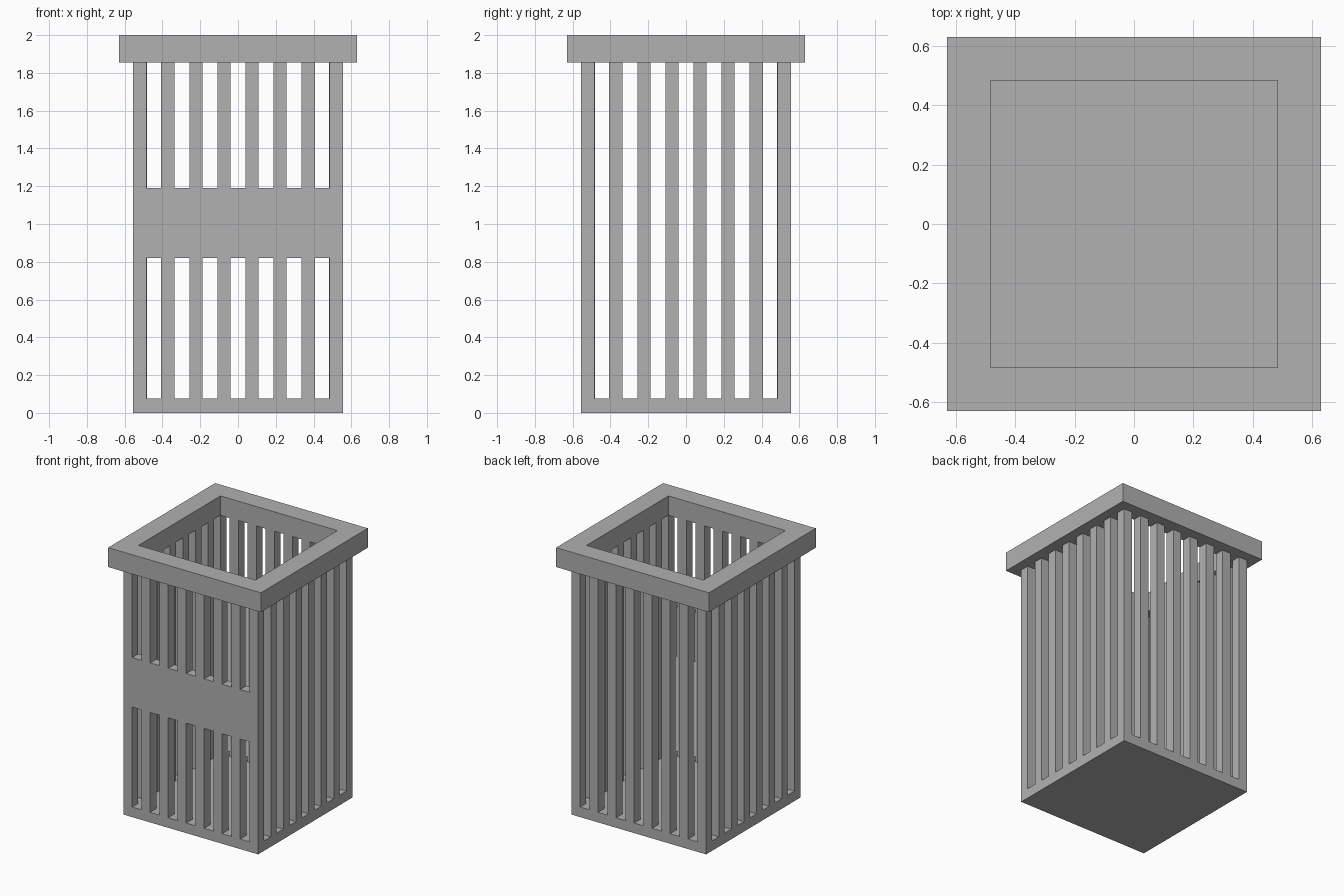
import bpy
import bmesh
from mathutils import Matrix, Vector

cube = bpy.data.objects.get("Cube")
if cube:
    bpy.data.objects.remove(cube, do_unlink=True)

OUTER, INNER = 0.555, 0.483       # half widths of the basket walls
RIM, RIM_Z, TOP = 0.63, 1.855, 2.0
FLOOR = 0.075
BAND = (0.82, 1.19)               # plain band on the front wall
SLOTS, PITCH, HALF_SLOT = 7, 0.1485, 0.039

grey = bpy.data.materials.new("plain_grey")
grey.use_nodes = True
colour = (0.44, 0.44, 0.44, 1)
grey.diffuse_color = colour
grey.node_tree.nodes["Principled BSDF"].inputs["Base Color"].default_value = colour


def make_boxes(name, boxes):
    """One object made of boxes, each given by its low and high corner."""
    bm = bmesh.new()
    for low, high in boxes:
        low, high = Vector(low), Vector(high)
        place = Matrix.Translation((low + high) / 2) @ Matrix.Diagonal((*(high - low), 1))
        bmesh.ops.create_cube(bm, size=1, matrix=place)
    mesh = bpy.data.meshes.new(name)
    bm.to_mesh(mesh)
    bm.free()
    mesh.materials.append(grey)
    obj = bpy.data.objects.new(name, mesh)
    bpy.context.collection.objects.link(obj)
    return obj


def cut(target, cutter):
    """Subtract the cutter, then remove it."""
    cutter.hide_render = True
    mod = target.modifiers.new("cut", "BOOLEAN")
    mod.operation, mod.solver, mod.object = "DIFFERENCE", "EXACT", cutter
    bpy.context.view_layer.objects.active = target
    bpy.ops.object.modifier_apply(modifier=mod.name)
    bpy.data.objects.remove(cutter, do_unlink=True)


def slot_cutter(quarter_turns, spans):
    """Row of slots through the front wall, turned to another side."""
    boxes = []
    for i in range(SLOTS):
        x = (i - (SLOTS - 1) / 2) * PITCH
        for low, high in spans:
            boxes.append(((x - HALF_SLOT, -OUTER - 0.1, low),
                          (x + HALF_SLOT, -INNER + 0.05, high)))
    obj = make_boxes("slot_cutter", boxes)
    obj.data.transform(Matrix.Rotation(quarter_turns * 1.5707963, 4, "Z"))
    return obj


# Slatted basket with a solid floor
basket = make_boxes("slatted_basket", [((-OUTER, -OUTER, 0), (OUTER, OUTER, RIM_Z))])
cut(basket, make_boxes("cavity_cutter", [((-INNER, -INNER, FLOOR), (INNER, INNER, TOP))]))
cut(basket, slot_cutter(0, [(FLOOR, BAND[0]), (BAND[1], TOP)]))
for turns in (1, 2, 3):
    cut(basket, slot_cutter(turns, [(FLOOR, TOP)]))

# Overhanging square rim
rim = make_boxes("top_rim", [((-RIM, -RIM, RIM_Z), (RIM, RIM, TOP))])
cut(rim, make_boxes("opening_cutter", [((-INNER, -INNER, RIM_Z - 1), (INNER, INNER, TOP + 1))]))
